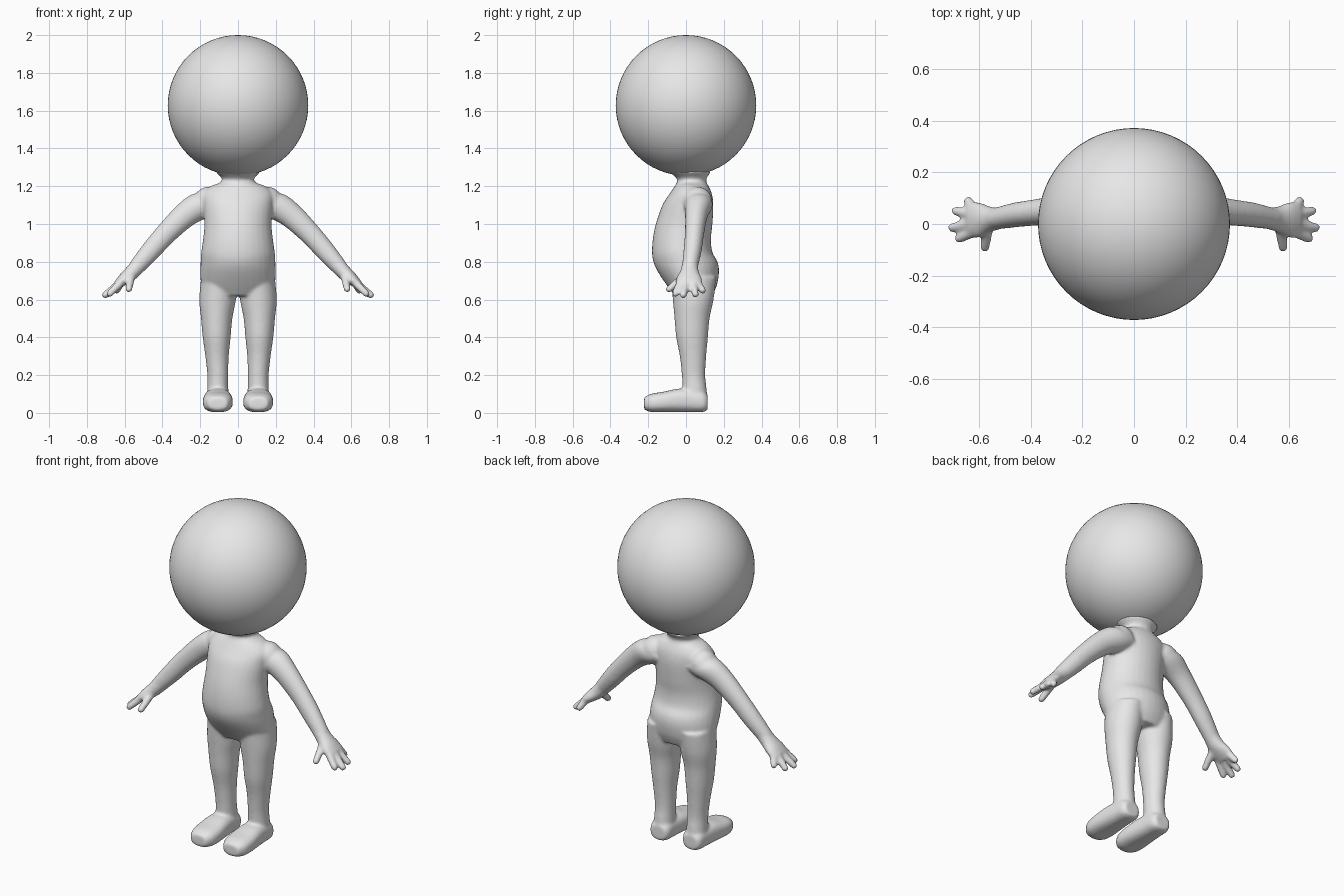
import bpy, bmesh, math
from mathutils import Vector, Matrix

if "Cube" in bpy.data.objects:
    bpy.data.objects.remove(bpy.data.objects["Cube"])

clay = bpy.data.materials.new("plain grey")
clay.use_nodes = True
clay.diffuse_color = (0.8, 0.8, 0.8, 1)
bsdf = clay.node_tree.nodes["Principled BSDF"]
bsdf.inputs["Base Color"].default_value = clay.diffuse_color
bsdf.inputs["Roughness"].default_value = 0.6

X, Y, Z = Vector((1, 0, 0)), Vector((0, 1, 0)), Vector((0, 0, 1))
SLOPE = Vector((0.75, 0, 0.66))      # points away from the upper side of a lowered arm


def refine(rows, steps=4):
    """Smooth a list of stations with a Catmull-Rom spline."""
    out = []
    for i in range(len(rows) - 1):
        quad = [rows[max(i - 1, 0)], rows[i], rows[i + 1], rows[min(i + 2, len(rows) - 1)]]
        for k in range(steps):
            t = k / steps
            out.append([0.5 * (2 * b + (c - a) * t + (2 * a - 5 * b + 4 * c - d) * t ** 2
                               + (3 * b - a - 3 * c + d) * t ** 3) for a, b, c, d in zip(*quad)])
    return out + [rows[-1]]


def tube(bm, rows, u, v, side=1, power=2.0, sides=32):
    """Loft closed rings; each station is x, y, z, radius along u, radius along v."""
    rings = []
    for x, y, z, ru, rv in refine(rows):
        ring = []
        for k in range(sides):
            a = math.tau * k / sides
            c, s = math.cos(a), math.sin(a)
            p = Vector((x, y, z))
            p += u * ru * math.copysign(abs(c) ** (2 / power), c)
            p += v * rv * math.copysign(abs(s) ** (2 / power), s)
            p.x *= side
            ring.append(bm.verts.new(p))
        rings.append(ring)
    for r0, r1 in zip(rings, rings[1:]):
        for k in range(sides):
            n = (k + 1) % sides
            bm.faces.new((r0[k], r0[n], r1[n], r1[k]))
    bm.faces.new(rings[0][::-1])
    bm.faces.new(rings[-1])


def ball(bm, centre, radius, side=1):
    x, y, z = centre
    bmesh.ops.create_icosphere(bm, subdivisions=3, radius=radius,
                               matrix=Matrix.Translation((x * side, y, z)))


def finish(bm, name):
    bmesh.ops.recalc_face_normals(bm, faces=bm.faces)
    mesh = bpy.data.meshes.new(name)
    bm.to_mesh(mesh)
    bm.free()
    mesh.materials.append(clay)
    for p in mesh.polygons:
        p.use_smooth = True
    obj = bpy.data.objects.new(name, mesh)
    bpy.context.collection.objects.link(obj)
    return obj


# Torso with round belly, seat and flared neck
body = bmesh.new()
torso = [(0.62, 0.04, 0.17, 0.10), (0.68, 0.03, 0.195, 0.135), (0.75, 0.012, 0.2, 0.163),
         (0.8, -0.003, 0.198, 0.17), (0.85, -0.02, 0.195, 0.16), (0.92, -0.022, 0.185, 0.154),
         (1.0, -0.01, 0.178, 0.15), (1.1, 0.01, 0.185, 0.135), (1.16, 0.025, 0.185, 0.112),
         (1.2, 0.03, 0.145, 0.09), (1.217, 0.03, 0.1, 0.08), (1.24, 0.03, 0.084, 0.078),
         (1.28, 0.02, 0.125, 0.115)]
tube(body, [(0, y, z, rx, ry) for z, y, rx, ry in torso], X, Y)

leg = [(0.1, 0.04, 0.72, 0.095, 0.12), (0.108, 0.038, 0.6, 0.097, 0.108),
       (0.113, 0.032, 0.5, 0.083, 0.093), (0.113, 0.032, 0.4, 0.074, 0.084),
       (0.111, 0.037, 0.3, 0.062, 0.07), (0.107, 0.04, 0.2, 0.055, 0.062),
       (0.107, 0.045, 0.13, 0.056, 0.064), (0.107, 0.05, 0.05, 0.06, 0.065)]
foot = [(0.115, 0.055, 0.045, 0.04), (0.09, 0.06, 0.062, 0.055), (0.03, 0.065, 0.067, 0.061),
        (-0.04, 0.066, 0.074, 0.062), (-0.12, 0.058, 0.08, 0.054),
        (-0.18, 0.053, 0.074, 0.049), (-0.222, 0.05, 0.05, 0.034)]
arm = [(0.12, 0.065, 1.12, 0.07, 0.07), (0.19, 0.066, 1.1, 0.075, 0.082),
       (0.28, 0.055, 1.045, 0.06, 0.068), (0.38, 0.045, 0.95, 0.051, 0.058),
       (0.46, 0.035, 0.86, 0.048, 0.053), (0.54, 0.02, 0.768, 0.042, 0.043)]
palm = [(0.52, 0.022, 0.79, 0.042, 0.042), (0.56, 0.018, 0.745, 0.05, 0.04),
        (0.6, 0.016, 0.71, 0.068, 0.034), (0.635, 0.016, 0.68, 0.068, 0.025)]
# Each digit runs from its knuckle to its tip
digits = [((0.62, 0.06, 0.69), (0.642, 0.088, 0.648)),
          ((0.63, 0.037, 0.685), (0.69, 0.05, 0.628)),
          ((0.63, 0.002, 0.685), (0.703, -0.014, 0.624)),
          ((0.62, -0.03, 0.69), (0.678, -0.056, 0.632)),
          ((0.565, -0.012, 0.72), (0.578, -0.09, 0.655))]

# Limbs, hands and feet on both sides
for side in (1, -1):
    tube(body, leg, X, Y, side)
    tube(body, [(0.107, y, z, rx, rz) for y, z, rx, rz in foot], X, Z, side, power=2.6)
    ball(body, (0.155, 0.06, 1.118), 0.08, side)
    tube(body, arm, Y, SLOPE, side)
    tube(body, palm, Y, SLOPE, side)
    for base, tip in digits:
        a, b = Vector(base), Vector(tip)
        u = (b - a).cross(SLOPE).normalized()
        v = u.cross(b - a).normalized()
        tube(body, [(*a, 0.022, 0.022), (*b, 0.019, 0.019)], u, v, side, sides=16)
        ball(body, tip, 0.019, side)

figure = finish(body, "body")
fuse = figure.modifiers.new("fuse parts", "REMESH")
fuse.mode = "VOXEL"
fuse.voxel_size = 0.0075
fuse.use_smooth_shade = True
soften = figure.modifiers.new("soften joins", "SMOOTH")
soften.factor = 0.5
soften.iterations = 12

# Large ball head
head = bmesh.new()
bmesh.ops.create_uvsphere(head, u_segments=64, v_segments=32, radius=0.372,
                          matrix=Matrix.Translation((0, 0, 1.628)))
finish(head, "head")
